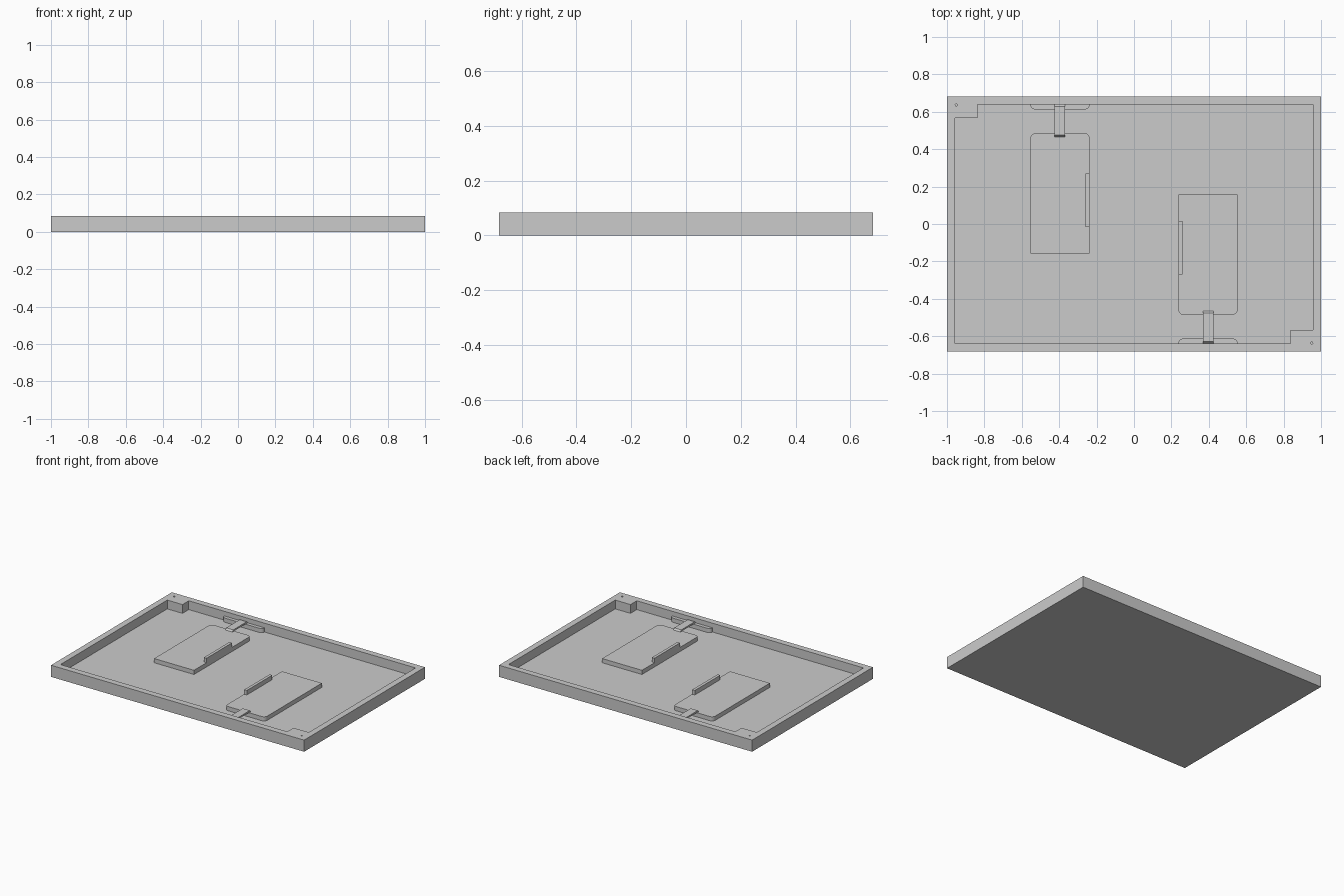
import bpy, bmesh, math
from mathutils import Vector, Matrix

cube = bpy.data.objects.get("Cube")
if cube:
    bpy.data.objects.remove(cube, do_unlink=True)

grey = bpy.data.materials.new("light grey")
grey.use_nodes = True
grey.diffuse_color = (0.6, 0.6, 0.6, 1)
grey.node_tree.nodes["Principled BSDF"].inputs["Base Color"].default_value = (0.6, 0.6, 0.6, 1)

HALF_X, HALF_Y, TOP, FLOOR = 1.0, 0.682, 0.083, 0.02
IN_X, IN_Y = 0.956, 0.638
SLAB_TOP = 0.05
HALF_TURN = Matrix.Rotation(math.pi, 4, "Z")


def rounded(points, radii, steps=6):
    """Round the corners of an outline with tangent arcs (right-angle corners)."""
    out = []
    for i, (p, r) in enumerate(zip(points, radii)):
        p = Vector(p)
        if r == 0:
            out.append(p)
            continue
        a = (Vector(points[i - 1]) - p).normalized() * r
        b = (Vector(points[(i + 1) % len(points)]) - p).normalized() * r
        for k in range(steps + 1):
            t = k / steps * math.pi / 2
            out.append(p + a * (1 - math.sin(t)) + b * (1 - math.cos(t)))
    return out


def rect(x0, x1, y0, y1):
    return [(x0, y0), (x1, y0), (x1, y1), (x0, y1)]


def add_prism(bm, base, along):
    """Extrude a flat outline of 3D points along a vector."""
    face = bm.faces.new([bm.verts.new(p) for p in base])
    ext = bmesh.ops.extrude_face_region(bm, geom=[face])
    bmesh.ops.translate(bm, vec=along, verts=[v for v in ext["geom"] if isinstance(v, bmesh.types.BMVert)])


def upright(bm, outline, z0, z1):
    add_prism(bm, [(p[0], p[1], z0) for p in outline], (0, 0, z1 - z0))


def finish(name, bm):
    bmesh.ops.recalc_face_normals(bm, faces=bm.faces)
    mesh = bpy.data.meshes.new(name)
    bm.to_mesh(mesh)
    bm.free()
    mesh.materials.append(grey)
    obj = bpy.data.objects.new(name, mesh)
    bpy.context.collection.objects.link(obj)
    return obj


def pair(name, build):
    """Make a part and its half-turn copy on the other side of the tray."""
    for side, turn in (("right", Matrix()), ("left", HALF_TURN)):
        bm = bmesh.new()
        build(bm)
        bm.transform(turn)
        finish(f"{side}_{name}", bm)


# Tray body
bm = bmesh.new()
upright(bm, rect(-HALF_X, HALF_X, -HALF_Y, HALF_Y), 0, TOP)
tray = finish("tray", bm)

# Cavity with two solid corner blocks, plus a tiny screw hole in each block
BX, BY = 0.836, 0.567
half = [(-IN_X, -IN_Y), (BX, -IN_Y), (BX, -BY), (IN_X, -BY)]
cavity = half + [(-x, -y) for x, y in half]
bm = bmesh.new()
upright(bm, cavity, FLOOR, TOP + 0.05)
for s in (-1, 1):
    ring = [(s * 0.95 + 0.006 * math.cos(a), -s * 0.637 + 0.006 * math.sin(a))
            for a in (k * math.tau / 12 for k in range(12))]
    upright(bm, ring, TOP - 0.03, TOP + 0.05)
cutter = finish("cavity_cutter", bm)
cutter.hide_render = True
cut = tray.modifiers.new("cavity", "BOOLEAN")
cut.operation = "DIFFERENCE"
cut.solver = "EXACT"
cut.object = cutter
bpy.context.view_layer.objects.active = tray
bpy.ops.object.modifier_apply(modifier=cut.name)
bpy.data.objects.remove(cutter, do_unlink=True)

# Raised pads, rounded at the end near the wall
X0, X1 = -0.553, -0.238
pair("pad", lambda bm: upright(
    bm, rounded(rect(X0, X1, -0.157, 0.485), (0, 0, 0.025, 0.025)), FLOOR, SLAB_TOP))

# Upright rib along the inner edge of each pad
pair("rib", lambda bm: upright(bm, rect(X1 - 0.021, X1, -0.016, 0.271), SLAB_TOP - 0.01, TOP - 0.001))

# Low ledge on the wall, rounded at its free corners
pair("wall_ledge", lambda bm: upright(
    bm, rounded(rect(X0, X1, 0.613, IN_Y), (0.022, 0.022, 0, 0)), FLOOR, SLAB_TOP))


# Strap bridging pad and ledge, with sloping ends
def strap(bm):
    low, high = SLAB_TOP, SLAB_TOP + 0.012
    profile = [(0.465, low), (0.475, high), (0.628, high), (IN_Y, low)]
    add_prism(bm, [(-0.426, y, z) for y, z in profile], (0.056, 0, 0))


pair("strap", strap)
